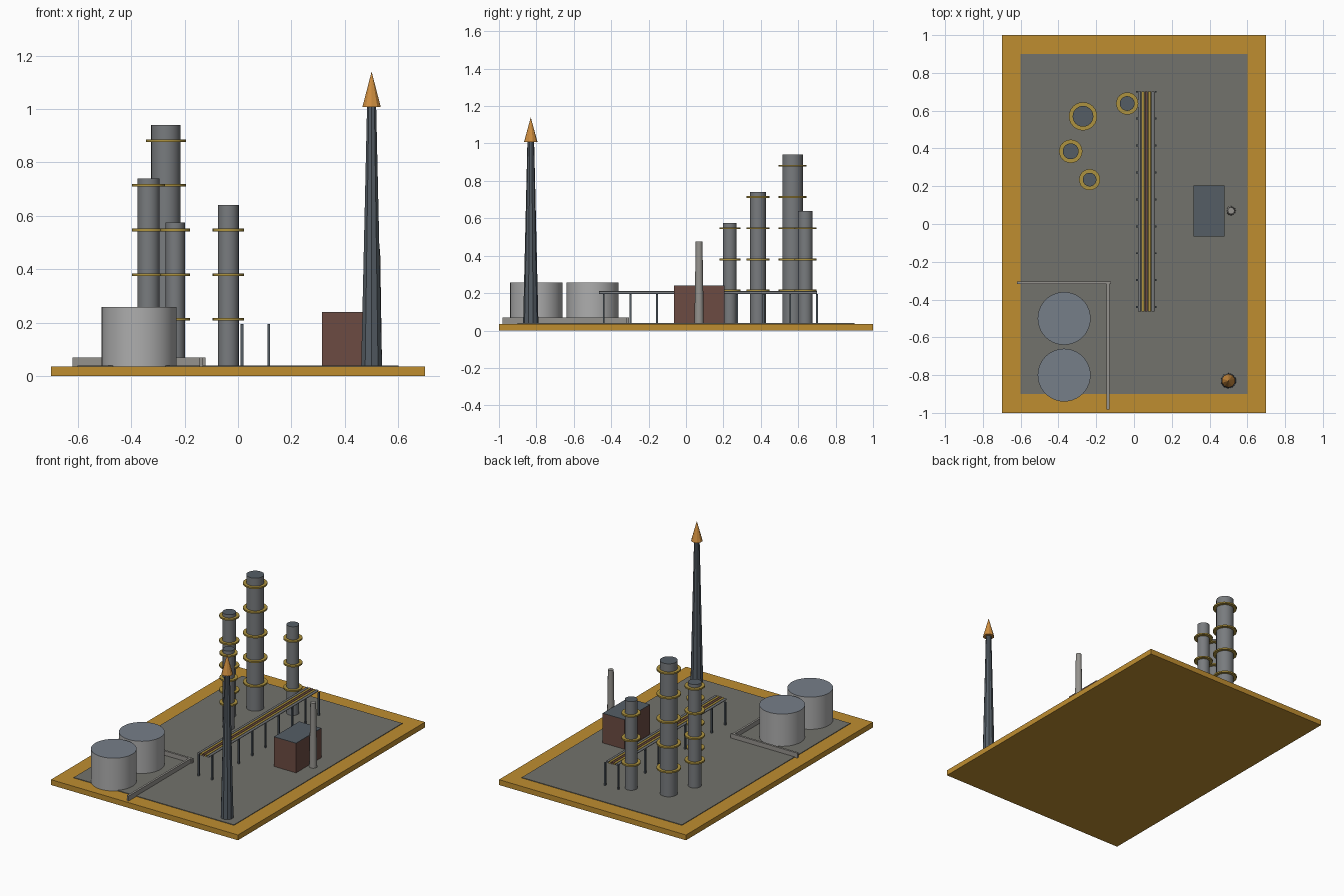
import bpy
import math

if "Cube" in bpy.data.objects:
    bpy.data.objects.remove(bpy.data.objects["Cube"])


def mat(name, r, g, b):
    m = bpy.data.materials.new(name)
    m.diffuse_color = (r, g, b, 1)
    m.use_nodes = True
    m.node_tree.nodes["Principled BSDF"].inputs["Base Color"].default_value = m.diffuse_color
    return m


OCHRE = mat("ochre", 0.52, 0.27, 0.03)
ASPHALT = mat("asphalt", 0.17, 0.17, 0.15)
STEEL = mat("steel", 0.19, 0.20, 0.21)
DARK = mat("dark_steel", 0.09, 0.11, 0.13)
GOLD = mat("gold", 0.42, 0.29, 0.05)
BRICK = mat("brick", 0.15, 0.07, 0.055)
TANK = mat("tank_grey", 0.42, 0.42, 0.42)
LID = mat("tank_lid", 0.18, 0.21, 0.25)
CONCRETE = mat("concrete", 0.30, 0.29, 0.27)
FLAME = mat("flame", 0.62, 0.27, 0.05)


def finish(name, material):
    ob = bpy.context.object
    ob.name = name
    ob.data.materials.append(material)
    return ob


def box(name, x0, x1, y0, y1, z0, z1, material):
    bpy.ops.mesh.primitive_cube_add(
        size=1, location=((x0 + x1) / 2, (y0 + y1) / 2, (z0 + z1) / 2))
    ob = finish(name, material)
    ob.scale = (x1 - x0, y1 - y0, z1 - z0)
    return ob


def drum(name, x, y, z0, z1, r0, r1, sides, material, top=None, smooth=True):
    """Upright cylinder or cone, optionally with its own material on the top."""
    bpy.ops.mesh.primitive_cone_add(
        vertices=sides, radius1=r0, radius2=r1, depth=z1 - z0,
        location=(x, y, (z0 + z1) / 2))
    ob = finish(name, material)
    if smooth:
        bpy.ops.object.shade_smooth_by_angle(angle=math.radians(40))
    if top:
        ob.data.materials.append(top)
        for p in ob.data.polygons:
            if p.normal.z > 0.9:
                p.material_index = 1
    return ob


# Base slab and paved yard
G = 0.04
box("base", -0.7, 0.7, -1, 1, 0, 0.036, OCHRE)
box("yard", -0.6, 0.6, -0.9, 0.9, 0.03, G, ASPHALT)

# Process columns with walkway rings
columns = [(-0.27, 0.57, 0.055, 0.94), (-0.335, 0.385, 0.042, 0.74),
           (-0.235, 0.235, 0.036, 0.575), (-0.036, 0.638, 0.039, 0.64)]
for i, (x, y, r, top) in enumerate(columns):
    drum(f"column_{i}", x, y, G - 0.004, top, r, r, 24, STEEL, DARK)
    z = 0.213
    while z < top - 0.01:
        drum(f"walkway_{i}", x, y, z - 0.005, z + 0.005, r + 0.02, r + 0.02, 24, GOLD)
        z += 0.167

# Storage tanks
for y in (-0.8, -0.5):
    drum("storage_tank", -0.37, y, G - 0.004, 0.258, 0.14, 0.14, 40, TANK, LID)

# Containment wall on two sides of the tanks
box("containment_wall_back", -0.62, -0.122, -0.318, -0.304, 0.034, 0.07, CONCRETE)
box("containment_wall_side", -0.145, -0.131, -0.982, -0.311, 0.034, 0.07, CONCRETE)

# Pipe rack: posts in pairs, open-ended pipes lying on top
for i in range(9):
    y = -0.44 + i * 0.1425
    for x in (0.015, 0.115):
        box("rack_post", x - 0.005, x + 0.005, y - 0.005, y + 0.005, G - 0.004, 0.195, DARK)
for i, m in enumerate((STEEL, GOLD, BRICK, GOLD, STEEL)):
    bpy.ops.mesh.primitive_cylinder_add(
        vertices=10, radius=0.008, depth=1.165, end_fill_type='NOTHING',
        location=(0.029 + i * 0.018, 0.118, 0.202), rotation=(math.pi / 2, 0, 0))
    finish("rack_pipe", m)
    bpy.ops.object.shade_smooth_by_angle(angle=math.radians(40))

# Furnace building with dark roof, and its chimney
box("furnace_house", 0.315, 0.48, -0.065, 0.205, G - 0.004, 0.238, BRICK)
box("furnace_roof", 0.315, 0.48, -0.065, 0.205, 0.238, 0.241, DARK)
drum("chimney", 0.514, 0.07, G - 0.004, 0.476, 0.025, 0.018, 12, CONCRETE)

# Flare stack with cone flame
drum("flare_stack", 0.5, -0.83, G - 0.004, 1.01, 0.041, 0.018, 10, DARK, smooth=False)
drum("flare_flame", 0.5, -0.83, 1.008, 1.14, 0.036, 0, 10, FLAME, smooth=False)
